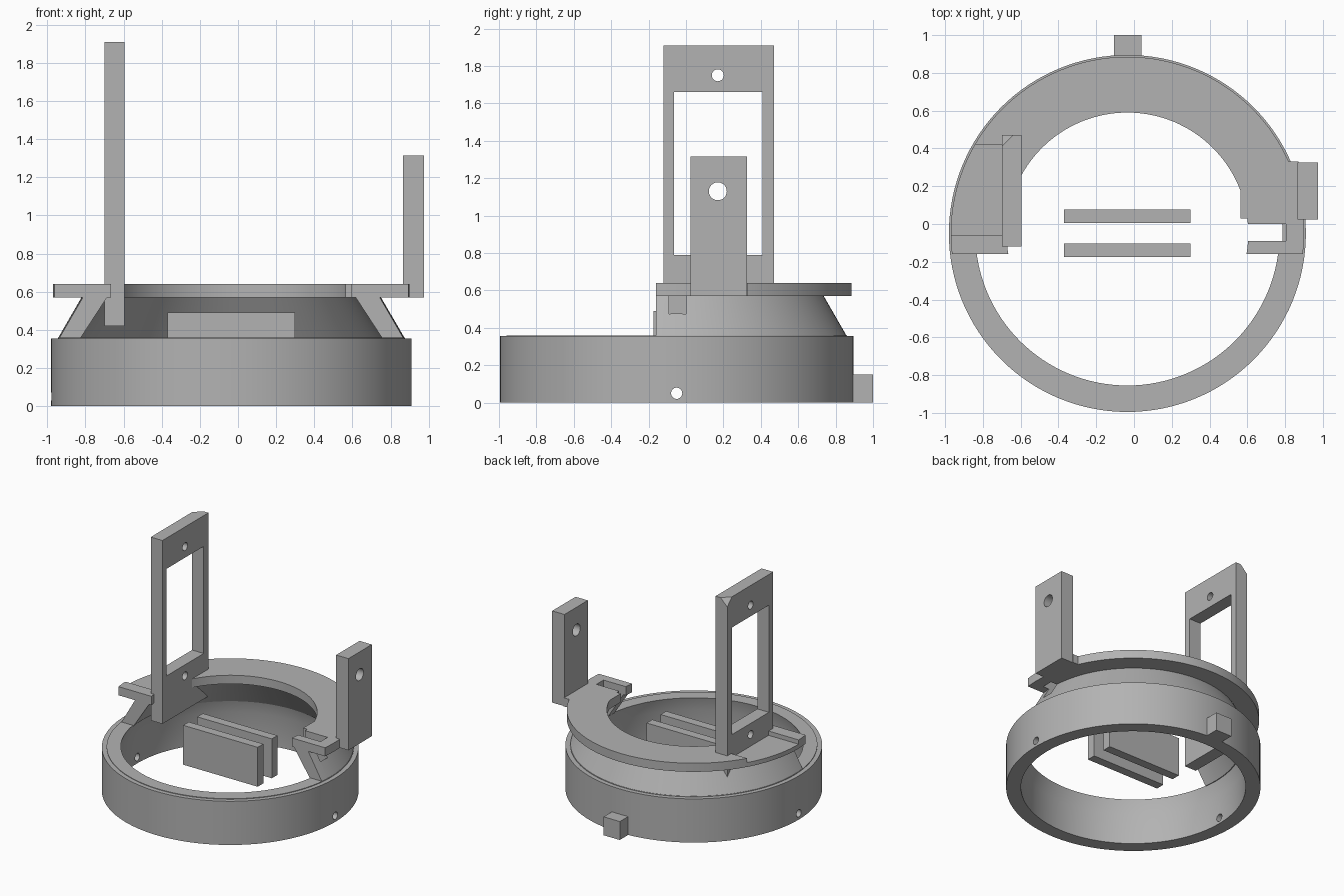
import bpy, bmesh, math
from mathutils import Vector, Matrix

if "Cube" in bpy.data.objects:
    bpy.data.objects.remove(bpy.data.objects["Cube"], do_unlink=True)

grey = bpy.data.materials.new("plain grey")
grey.use_nodes = True
tone = (0.45, 0.45, 0.45, 1)
grey.diffuse_color = tone
grey.node_tree.nodes["Principled BSDF"].inputs["Base Color"].default_value = tone

CX, CY = -0.035, -0.05   # shared axis of the round parts
FRONT = -0.16            # where the upper round parts are cut off


def finish(bm, name):
    bmesh.ops.recalc_face_normals(bm, faces=bm.faces)
    mesh = bpy.data.meshes.new(name)
    bm.to_mesh(mesh)
    bm.free()
    mesh.materials.append(grey)
    ob = bpy.data.objects.new(name, mesh)
    bpy.context.collection.objects.link(ob)
    return ob


def box(name, x, y, z, clip=None):
    bm = bmesh.new()
    bmesh.ops.create_cube(bm, size=1)
    for v in bm.verts:
        v.co = [a + (c + 0.5) * (b - a) for c, (a, b) in zip(v.co, (x, y, z))]
    if clip:
        corner = min(bm.verts, key=lambda v: (v.co - Vector(clip)).length)
        bmesh.ops.bevel(bm, geom=[corner], offset=0.06, segments=1, affect='VERTICES')
    return finish(bm, name)


def lathe(name, profile, steps=128):
    bm = bmesh.new()
    rings = []
    for i in range(steps):
        a = 2 * math.pi * i / steps
        rings.append([bm.verts.new((CX + r * math.cos(a), CY + r * math.sin(a), z))
                      for r, z in profile])
    n = len(profile)
    for i in range(steps):
        p, q = rings[i], rings[(i + 1) % steps]
        for j in range(n):
            k = (j + 1) % n
            bm.faces.new((p[j], q[j], q[k], p[k]))
    return finish(bm, name)


def rod(radius, x, y, z, length):
    bm = bmesh.new()
    place = Matrix.Translation((x, y, z)) @ Matrix.Rotation(math.pi / 2, 4, 'Y')
    bmesh.ops.create_cone(bm, cap_ends=True, segments=32, radius1=radius,
                          radius2=radius, depth=length, matrix=place)
    return finish(bm, "cutter")


def select(ob):
    bpy.ops.object.select_all(action='DESELECT')
    ob.select_set(True)
    bpy.context.view_layer.objects.active = ob


def combine(ob, others, operation='DIFFERENCE'):
    select(ob)
    for other in others:
        mod = ob.modifiers.new("combine", 'BOOLEAN')
        mod.operation, mod.solver, mod.object = operation, 'EXACT', other
        bpy.ops.object.modifier_apply(modifier=mod.name)
        bpy.data.objects.remove(other, do_unlink=True)


def smooth(ob):
    select(ob)
    bpy.ops.object.shade_smooth_by_angle(angle=math.radians(25))


def front_cutter():
    return box("cutter", (-2, 2), (-2, FRONT), (-1, 2))


def slot_cutter():
    return box("cutter", (0.5, 0.805), (-0.09, 0), (0.3, 0.8))


# Base ring with a slightly stepped rim and cross-drilled pin holes
ring = lathe("base_ring", [(0.835, 0), (0.945, 0), (0.945, 0.355), (0.91, 0.355),
                           (0.91, 0.36), (0.805, 0.36), (0.835, 0.25)])
combine(ring, [rod(0.03, 0, CY, 0.05, 3), slot_cutter()])
smooth(ring)

# Sloping wall that carries the upper plate
wall = lathe("sloping_wall", [(0.8, 0.355), (0.91, 0.355), (0.785, 0.572), (0.66, 0.572)])
combine(wall, [front_cutter(), slot_cutter()])
smooth(wall)

# Horseshoe plate with post foot, open slot and shallow ledge
plate = lathe("horseshoe_plate", [(0.64, 0.57), (0.935, 0.57), (0.935, 0.64), (0.64, 0.64)])
combine(plate, [front_cutter(), slot_cutter(),
                box("cutter", (-1.2, -0.7), (-0.06, 0.42), (0.605, 0.8))])
combine(plate, [box("foot", (0.565, 0.87), (0.03, 0.33), (0.57, 0.64))], 'UNION')
smooth(plate)

# Tall window frame with one clipped top corner
frame = box("tall_frame", (-0.7, -0.595), (-0.12, 0.47), (0.42, 1.91), clip=(-0.7, 0.47, 1.91))
combine(frame, [box("cutter", (-1, 0), (-0.065, 0.41), (0.79, 1.66)),
                rod(0.032, -0.65, 0.17, 1.75, 1), rod(0.032, -0.65, 0.17, 0.7, 0.4)])
smooth(frame)

# Short post with a pivot hole
post = box("short_post", (0.865, 0.975), (0.025, 0.325), (0.57, 1.315))
combine(post, [rod(0.048, 0.92, 0.17, 1.13, 1)])
smooth(post)

# Pair of upright centre slabs
for name, y in (("front_slab", -0.175), ("rear_slab", 0.005)):
    box(name, (-0.37, 0.3), (y, y + 0.072), (0.17, 0.49))

# Tab at the back of the ring
box("rear_tab", (-0.105, 0.04), (0.87, 1.0), (0, 0.15))
